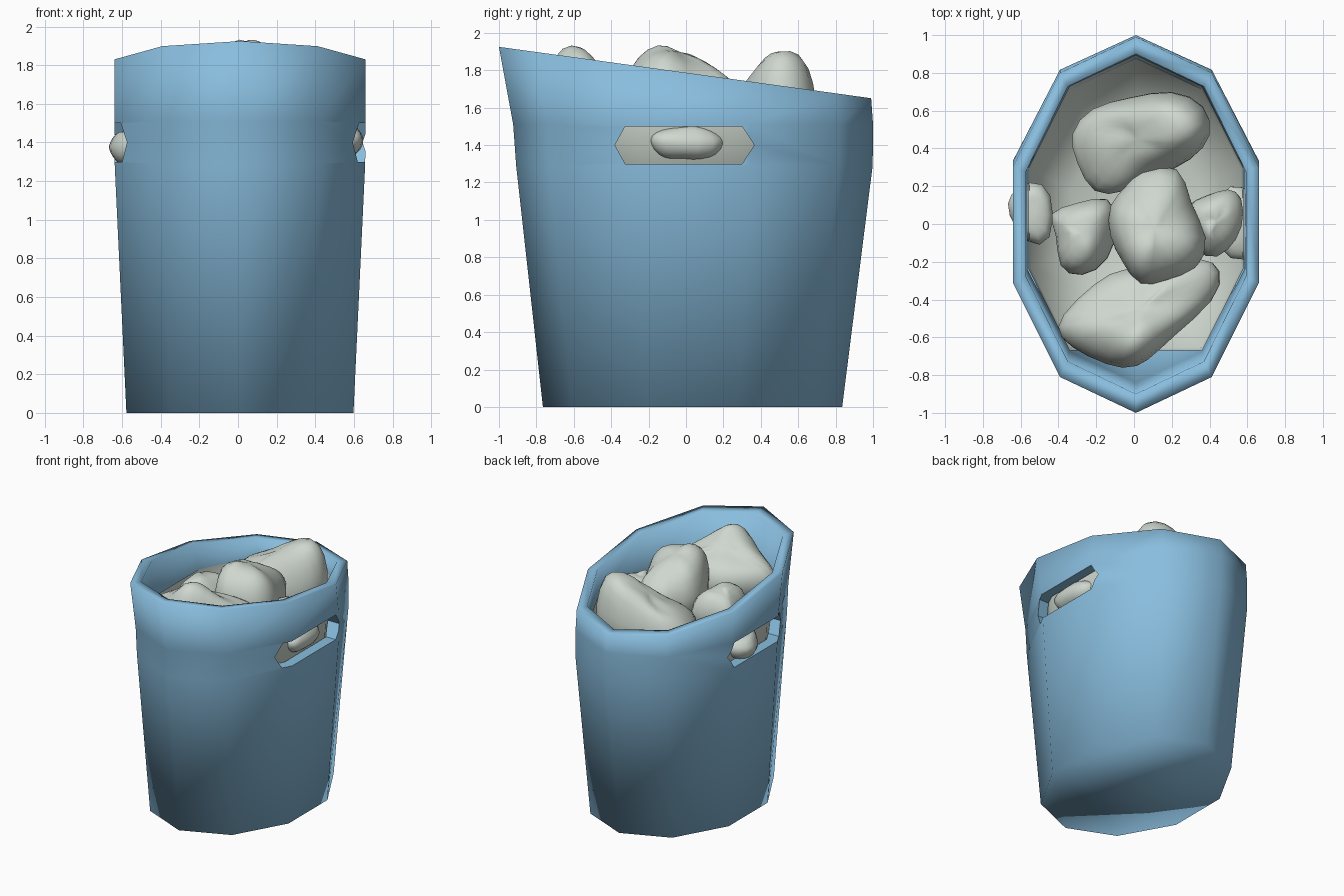
import bpy, bmesh, math, random
from mathutils import Vector

random.seed(4)
cube = bpy.data.objects.get("Cube")
if cube:
    bpy.data.objects.remove(cube, do_unlink=True)


def material(name, rgb):
    m = bpy.data.materials.new(name)
    m.use_nodes = True
    m.diffuse_color = (*rgb, 1)
    m.node_tree.nodes["Principled BSDF"].inputs["Base Color"].default_value = (*rgb, 1)
    return m


blue = material("blue_plastic", (0.25, 0.51, 0.73))
grey = material("paper_grey", (0.62, 0.68, 0.62))


def make_object(name, bm, mat, smooth=True):
    bmesh.ops.recalc_face_normals(bm, faces=bm.faces)
    for f in bm.faces:
        f.smooth = smooth
    mesh = bpy.data.meshes.new(name)
    bm.to_mesh(mesh)
    bm.free()
    mesh.materials.append(mat)
    ob = bpy.data.objects.new(name, mesh)
    bpy.context.collection.objects.link(ob)
    return ob


def loft(rings, cap_start=True, cap_end=True):
    """Bridge rings of points that all have the same count."""
    bm = bmesh.new()
    loops = [[bm.verts.new(p) for p in r] for r in rings]
    n = len(loops[0])
    for a, b in zip(loops, loops[1:]):
        for i in range(n):
            j = (i + 1) % n
            bm.faces.new((a[i], a[j], b[j], b[i]))
    if cap_start:
        bm.faces.new(loops[0])
    if cap_end:
        bm.faces.new(loops[-1])
    return bm


def oval(rx, ry, cy, z, slant=0.0):
    """Ten-sided oval; slant lowers it towards the back."""
    pts = []
    for i in range(10):
        a = math.radians(36 * i - 90)
        y = cy + ry * math.sin(a)
        pts.append((0.01 + rx * math.cos(a), y, z - slant * y))
    return pts


# Basket: outer wall, slanted rim, inner wall and floor
basket = make_object("basket", loft([
    oval(0.618, 0.80, 0.035, 0),
    oval(0.682, 0.953, 0.045, 1.29),
    oval(0.684, 0.962, 0.038, 1.51),
    oval(0.684, 0.995, -0.005, 1.787, 0.138),
    oval(0.612, 0.90, 0.0, 1.787, 0.138),
    oval(0.605, 0.87, 0.03, 1.51),
    oval(0.53, 0.70, 0.035, 0.07),
]), blue)

# Hexagonal hand holes cut through both sides
hexagon = [(-0.38, 1.4), (-0.325, 1.5), (0.3, 1.5), (0.365, 1.4), (0.3, 1.3), (-0.325, 1.3)]
cutter = make_object("hole_cutter", loft([[(x, y, z) for y, z in hexagon] for x in (-1, 1)]), blue)
cutter.hide_render = True
cut = basket.modifiers.new("hand_holes", "BOOLEAN")
cut.object = cutter
cut.operation = "DIFFERENCE"
cut.solver = "EXACT"
bpy.context.view_layer.objects.active = basket
bpy.ops.object.modifier_apply(modifier=cut.name)
bpy.data.objects.remove(cutter, do_unlink=True)

# Crisp edges around the holes only
bm = bmesh.new()
bm.from_mesh(basket.data)
for f in bm.faces:
    c = f.calc_center_median()
    if abs(c.y) < 0.4 and 1.295 < c.z < 1.505 and abs(f.normal.x) < 0.3:
        f.smooth = False
        for e in f.edges:
            e.smooth = False
bm.to_mesh(basket.data)
bm.free()


# Liner bowl with its front corner cut flat
def liner_ring(scale, z):
    pts = oval(0.598 * scale, 0.865 * scale, 0.03 * scale, z)
    return pts[1:]


make_object("liner", loft([liner_ring(1, 1.54), liner_ring(0.98, 1.28),
                           liner_ring(0.6, 1.1)], cap_start=False), grey)


# Crumpled paper: an outline swelled into a lump, roughened and raised to a peak
def paper(name, outline, base, top, peak=None, rise=0.0, reach=0.3, rough=0.03):
    centre = sum((Vector(p) for p in outline), Vector((0, 0))) / len(outline)
    mid, half = (base + top) / 2, (top - base) / 2
    rings = []
    for scale, height in ((0.4, -1), (0.85, -0.7), (1.04, -0.1), (0.97, 0.45),
                          (0.72, 0.9), (0.35, 1.05)):
        ring = []
        for p in outline:
            v = centre + (Vector(p) - centre) * scale
            wob = rough * (0.3 if abs(height) < 0.5 else 1)
            x, y = v.x + random.uniform(-wob, wob), v.y + random.uniform(-wob, wob)
            z = mid + half * height + random.uniform(-rough, rough)
            if peak and height > 0:
                z += rise * max(0, 1 - (v - Vector(peak)).length / reach)
            ring.append((x, y, z))
        rings.append(ring)
    bm = loft(rings, False, False)
    bm.verts.ensure_lookup_table()
    # Fan caps at the two ends
    n = len(outline)
    for start in (0, len(bm.verts) - n):
        bm.verts.ensure_lookup_table()
        loop = [bm.verts[start + i] for i in range(n)]
        hub = bm.verts.new(sum((v.co for v in loop), Vector()) / n)
        for i in range(n):
            bm.faces.new((loop[i], loop[(i + 1) % n], hub))
        if start == 0:
            bm.verts.index_update()
    ob = make_object(name, bm, grey)
    sub = ob.modifiers.new("soften", "SUBSURF")
    sub.levels = sub.render_levels = 1
    return ob


paper("back_paper", [(-0.35, 0.48), (-0.24, 0.63), (-0.02, 0.67), (0.2, 0.72), (0.39, 0.63),
                     (0.43, 0.46), (0.32, 0.33), (0.08, 0.24), (-0.05, 0.17), (-0.23, 0.14),
                     (-0.3, 0.33)], 1.35, 1.71, (0.28, 0.57), 0.28, 0.4)
paper("middle_paper", [(-0.15, 0.12), (-0.03, 0.2), (0.0, 0.3), (0.27, 0.33), (0.28, 0.12),
                       (0.41, -0.07), (0.34, -0.26), (0.17, -0.31), (0.03, -0.36),
                       (-0.06, -0.2), (-0.14, -0.08)], 1.4, 1.78, (0.12, -0.16), 0.17, 0.4)
paper("front_paper", [(-0.41, -0.5), (-0.2, -0.3), (-0.05, -0.22), (0.2, -0.25), (0.36, -0.16),
                      (0.47, -0.23), (0.45, -0.4), (0.2, -0.6), (0.08, -0.73), (-0.05, -0.78),
                      (-0.25, -0.71), (-0.41, -0.6)], 1.4, 1.76, (0.04, -0.63), 0.27, 0.24)
paper("left_paper", [(0.25, 0.1), (0.4, 0.15), (0.5, 0.2), (0.58, 0.15), (0.59, -0.02),
                     (0.5, -0.15), (0.38, -0.2), (0.28, -0.05)], 1.34, 1.66)
paper("right_paper", [(-0.48, 0.06), (-0.3, 0.11), (-0.12, 0.16), (-0.08, 0), (-0.13, -0.2),
                      (-0.28, -0.29), (-0.41, -0.25), (-0.4, -0.05)], 1.34, 1.7)

# Scraps poking into the hand holes
paper("right_hole_paper", [(-0.68, 0.06), (-0.67, 0.16), (-0.55, 0.24), (-0.42, 0.2),
                           (-0.42, -0.12), (-0.57, -0.12)], 1.28, 1.46, rough=0.015)
paper("left_hole_paper", [(0.645, -0.15), (0.65, 0.08), (0.6, 0.22), (0.42, 0.2),
                          (0.42, -0.18), (0.6, -0.2)], 1.33, 1.49, rough=0.015)
